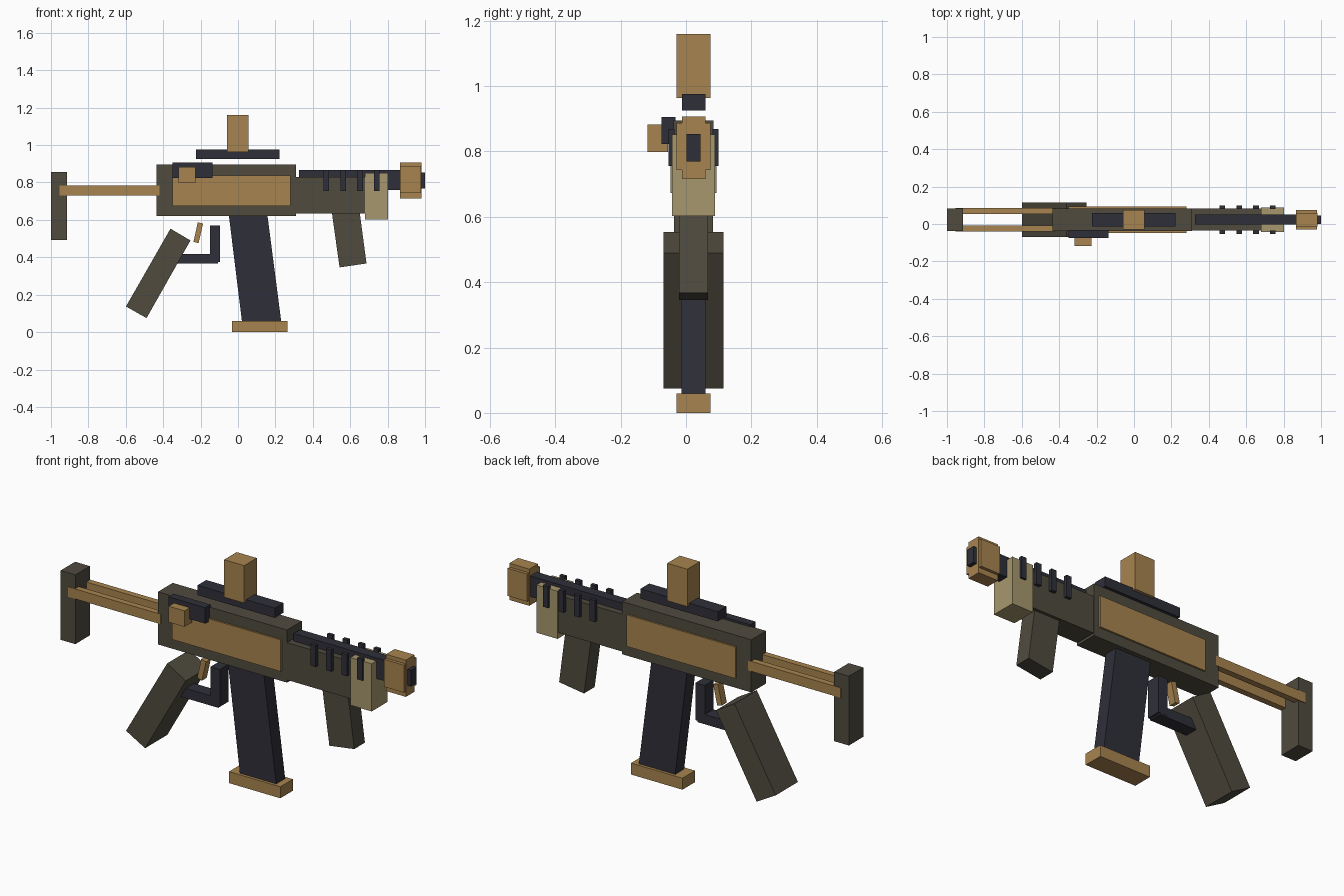
import bpy
import bmesh

cube = bpy.data.objects.get("Cube")
if cube:
    bpy.data.objects.remove(cube, do_unlink=True)

CY = 0.023  # centre plane of the body


def material(name, rgb):
    m = bpy.data.materials.new(name)
    m.use_nodes = True
    m.diffuse_color = (*rgb, 1)
    m.node_tree.nodes["Principled BSDF"].inputs["Base Color"].default_value = (*rgb, 1)
    return m


GOLD = material("brass_brown", (0.39, 0.23, 0.078))
OLIVE = material("dark_olive", (0.079, 0.07, 0.049))
DARK = material("blue_black", (0.028, 0.028, 0.041))
TAN = material("sand", (0.38, 0.31, 0.155))


def prism(name, mat, points, y0, y1):
    """Extrude a side profile of (x, z) points from y0 to y1."""
    bm = bmesh.new()
    face = bm.faces.new([bm.verts.new((x, y0, z)) for x, z in points])
    side = bmesh.ops.extrude_face_region(bm, geom=[face])["geom"]
    verts = [v for v in side if isinstance(v, bmesh.types.BMVert)]
    bmesh.ops.translate(bm, verts=verts, vec=(0, y1 - y0, 0))
    bmesh.ops.recalc_face_normals(bm, faces=bm.faces)
    mesh = bpy.data.meshes.new(name)
    bm.to_mesh(mesh)
    bm.free()
    mesh.materials.append(mat)
    obj = bpy.data.objects.new(name, mesh)
    bpy.context.collection.objects.link(obj)
    return obj


def box(name, mat, x0, x1, z0, z1, y0, y1):
    return prism(name, mat, [(x0, z0), (x1, z0), (x1, z1), (x0, z1)], y0, y1)


def centred(name, mat, x0, x1, z0, z1, half):
    return box(name, mat, x0, x1, z0, z1, CY - half, CY + half)


def slanted(name, mat, points, half):
    return prism(name, mat, points, CY - half, CY + half)


# Receiver with side panels
centred("receiver", OLIVE, -0.436, 0.31, 0.62, 0.895, 0.061)
centred("side_panels", GOLD, -0.35, 0.28, 0.673, 0.838, 0.07)

# Stock
centred("stock_pad", OLIVE, -1.0, -0.915, 0.493, 0.855, 0.06)
for side, label in ((1, "left"), (-1, "right")):
    a, b = sorted((CY + side * 0.031, CY + side * 0.063))
    box("stock_rod_" + label, GOLD, -0.955, -0.42, 0.731, 0.783, a, b)

# Sight
centred("sight_rail", DARK, -0.225, 0.222, 0.925, 0.976, 0.036)
centred("sight_block", GOLD, -0.06, 0.056, 0.964, 1.16, 0.052)

# Charging handle on the right side
box("handle_slide", DARK, -0.35, -0.137, 0.823, 0.906, -0.075, -0.032)
box("handle_knob", GOLD, -0.318, -0.227, 0.798, 0.882, -0.118, -0.055)

# Handguard and barrel
centred("handguard", OLIVE, 0.3, 0.70, 0.633, 0.828, 0.059)
centred("handguard_cap", TAN, 0.68, 0.803, 0.603, 0.852, 0.066)
centred("barrel", DARK, 0.325, 0.88, 0.76, 0.868, 0.027)
for i in range(4):
    x = 0.457 + i * 0.09
    for side, label in ((1, "left"), (-1, "right")):
        a, b = sorted((CY + side * 0.058, CY + side * 0.077))
        box(f"fin_{label}_{i + 1}", DARK, x, x + 0.03, 0.755, 0.868, a, b)

# Muzzle
centred("muzzle_tall", GOLD, 0.865, 0.98, 0.715, 0.907, 0.036)
centred("muzzle_wide", GOLD, 0.866, 0.979, 0.743, 0.887, 0.052)
centred("muzzle_bore", DARK, 0.87, 1.0, 0.769, 0.854, 0.022)

# Foregrip, magazine and rear grip
slanted("foregrip", OLIVE,
        [(0.543, 0.346), (0.687, 0.367), (0.648, 0.66), (0.499, 0.66)], 0.044)
slanted("magazine", DARK,
        [(0.022, 0.05), (0.232, 0.05), (0.154, 0.65), (-0.052, 0.65)], 0.037)
centred("magazine_base", GOLD, -0.032, 0.265, 0.0, 0.06, 0.052)
slanted("rear_grip", OLIVE,
        [(-0.489, 0.075), (-0.254, 0.49), (-0.361, 0.553), (-0.599, 0.137)], 0.092)

# Trigger and guard
centred("guard_post", DARK, -0.15, -0.096, 0.375, 0.57, 0.036)
centred("guard_bar", DARK, -0.335, -0.106, 0.367, 0.418, 0.035)
slanted("trigger", GOLD,
        [(-0.238, 0.483), (-0.211, 0.475), (-0.187, 0.58), (-0.215, 0.587)], 0.02)
